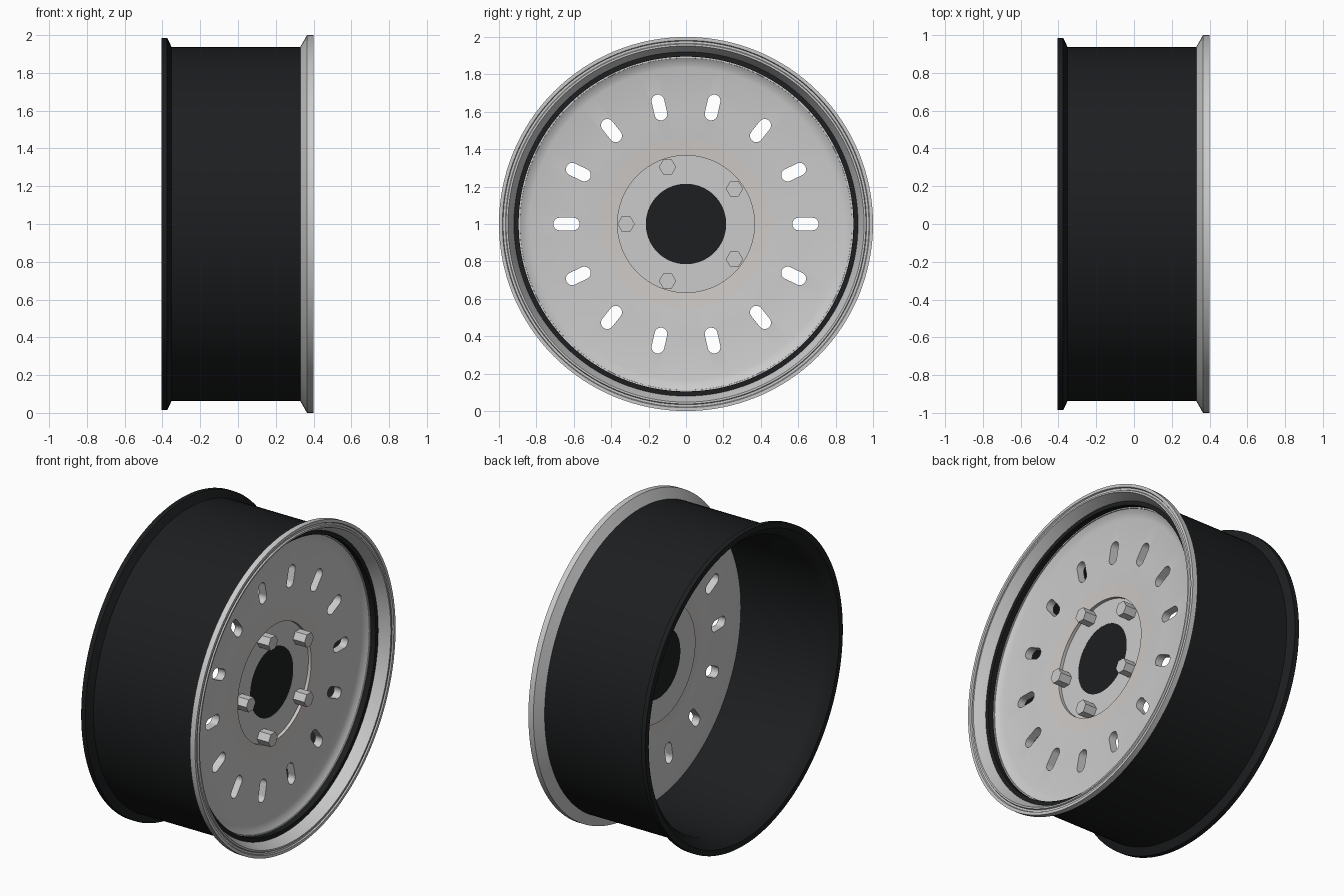
import bpy, bmesh
from math import pi, cos, sin

if "Cube" in bpy.data.objects:
    bpy.data.objects.remove(bpy.data.objects["Cube"])

SEG = 128
CZ = 1.0  # axle height


def material(name, rgb):
    m = bpy.data.materials.new(name)
    m.diffuse_color = (*rgb, 1)
    m.use_nodes = True
    m.node_tree.nodes["Principled BSDF"].inputs["Base Color"].default_value = m.diffuse_color
    return m


black = material("black_paint", (0.012, 0.013, 0.014))
warm = material("warm_grey", (0.62, 0.59, 0.57))


def finish(bm, name, mat=None, smooth=True):
    bmesh.ops.recalc_face_normals(bm, faces=bm.faces)
    me = bpy.data.meshes.new(name)
    bm.to_mesh(me)
    bm.free()
    ob = bpy.data.objects.new(name, me)
    bpy.context.collection.objects.link(ob)
    if mat:
        me.materials.append(mat)
    if smooth:
        bpy.ops.object.select_all(action='DESELECT')
        ob.select_set(True)
        bpy.context.view_layer.objects.active = ob
        bpy.ops.object.shade_smooth_by_angle(angle=0.5)
    return ob


def revolve(name, profile, mat=None):
    """Turn a closed (x, radius) outline around the axle."""
    bm = bmesh.new()
    rings = [[bm.verts.new((x, r * cos(2 * pi * i / SEG), CZ + r * sin(2 * pi * i / SEG)))
              for i in range(SEG)] for x, r in profile]
    for k, a in enumerate(rings):
        b = rings[(k + 1) % len(rings)]
        for i in range(SEG):
            j = (i + 1) % SEG
            bm.faces.new((a[i], a[j], b[j], b[i]))
    return finish(bm, name, mat)


def prism(bm, outline, x0, x1):
    """Extrude a (y, z) outline along the axle."""
    a = [bm.verts.new((x0, y, z)) for y, z in outline]
    b = [bm.verts.new((x1, y, z)) for y, z in outline]
    bm.faces.new(a)
    bm.faces.new(b[::-1])
    n = len(a)
    for i in range(n):
        bm.faces.new((a[i], b[i], b[(i + 1) % n], a[(i + 1) % n]))


# Black barrel with flared rear flange
revolve("barrel", [
    (-0.405, 0.985), (-0.375, 0.985), (-0.352, 0.938), (0.335, 0.938), (0.335, 0.895),
    (-0.33, 0.895), (-0.365, 0.91), (-0.39, 0.935), (-0.405, 0.95)], black)

# Bright front lip with a fine groove and stepped inner wall
revolve("front_lip", [
    (0.33, 0.938), (0.365, 1.0), (0.40, 1.0), (0.40, 0.982), (0.392, 0.978), (0.392, 0.966),
    (0.40, 0.962), (0.40, 0.952), (0.385, 0.945), (0.315, 0.91), (0.30, 0.905),
    (0.30, 0.888), (0.265, 0.885), (0.265, 0.90), (0.33, 0.90)])

# Wheel face
face = revolve("wheel_face", [
    (0.26, 0.455), (0.27, 0.60), (0.272, 0.835), (0.282, 0.87), (0.298, 0.892),
    (0.245, 0.897), (0.225, 0.84), (0.215, 0.455)])

# Radial slots cut through the face
bm = bmesh.new()
for k in range(14):
    t = 2 * pi * k / 14
    pts = []
    for centre, start in ((0.675, -pi / 2), (0.603, pi / 2)):
        for i in range(13):
            a = start + pi * i / 12
            u, v = centre + 0.034 * cos(a), 0.034 * sin(a)
            pts.append((u * cos(t) - v * sin(t), CZ + u * sin(t) + v * cos(t)))
    prism(bm, pts, 0.1, 0.4)
cutter = finish(bm, "slot_cutter", smooth=False)
cutter.hide_render = True
mod = face.modifiers.new("slots", 'BOOLEAN')
mod.operation, mod.solver, mod.object = 'DIFFERENCE', 'EXACT', cutter
bpy.context.view_layer.objects.active = face
bpy.ops.object.modifier_apply(modifier=mod.name)
bpy.data.objects.remove(cutter)

# Hub: warm raised ring, mounting plate and black bore cover
revolve("hub_ring", [(0.255, 0.366), (0.26, 0.455), (0.215, 0.455), (0.205, 0.366)], warm)
revolve("hub_plate", [(0.235, 0.215), (0.235, 0.366), (0.19, 0.366), (0.19, 0.215)])
bm = bmesh.new()
prism(bm, [(0.216 * cos(2 * pi * i / 64), CZ + 0.216 * sin(2 * pi * i / 64))
           for i in range(64)], 0.19, 0.234)
finish(bm, "bore_cover", black)

# Five hexagonal lug nuts
for k in range(5):
    t = pi + 2 * pi * k / 5
    bm = bmesh.new()
    prism(bm, [(0.32 * cos(t) + 0.046 * cos(pi * i / 3), CZ + 0.32 * sin(t) + 0.046 * sin(pi * i / 3))
               for i in range(6)], 0.22, 0.315)
    finish(bm, f"lug_nut_{k + 1}", smooth=False)
